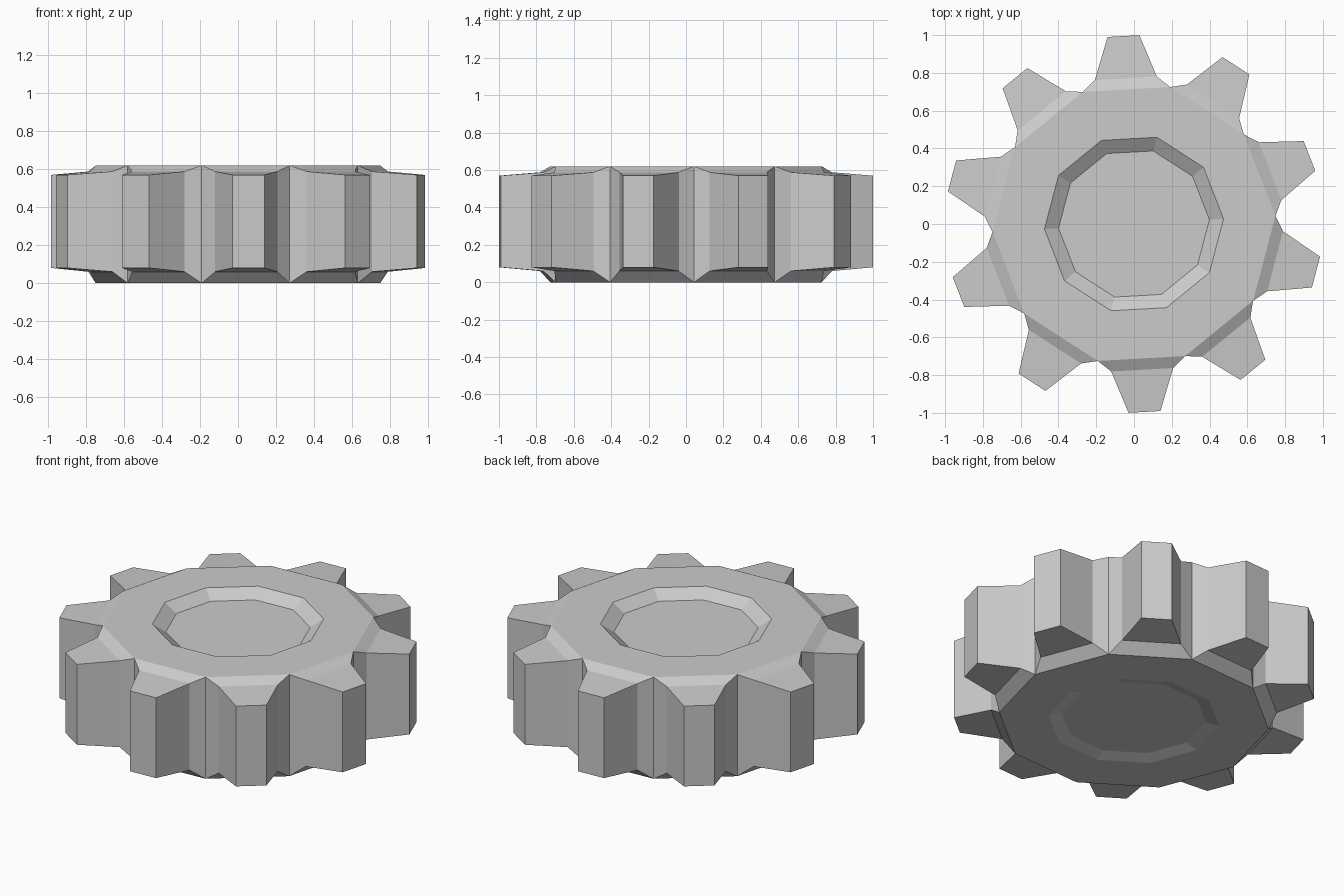
import bpy, bmesh
from math import cos, sin, radians

if "Cube" in bpy.data.objects:
    bpy.data.objects.remove(bpy.data.objects["Cube"])

TEETH = 10
START = 21.2          # angle of the first tooth centre
STEP = 360 / TEETH


def vert(bm, r, deg, z):
    a = radians(deg)
    return bm.verts.new((r * cos(a), r * sin(a), z))


bm = bmesh.new()

# Each cap: heights of tip, root, face and recess floor
caps = []
for tip_z, root_z, face_z, floor_z in ((0.08, 0.06, 0.0, 0.02), (0.57, 0.588, 0.62, 0.57)):
    rows = []
    for i in range(TEETH):
        c = START + i * STEP
        rows.append(dict(
            root_a=vert(bm, 0.79, c - 12, root_z), tip_a=vert(bm, 1.0, c - 4.85, tip_z),
            tip_b=vert(bm, 1.0, c + 4.85, tip_z), root_b=vert(bm, 0.79, c + 12, root_z),
            valley=vert(bm, 0.75, c + 18, face_z),
            rim=vert(bm, 0.475, c + 18, face_z), floor=vert(bm, 0.40, c + 18, floor_z)))
    for i, t in enumerate(rows):
        p = rows[i - 1]
        # tooth face, chamfer, flat ring and recess wall
        bm.faces.new((t['root_a'], t['tip_a'], t['tip_b'], t['root_b']))
        bm.faces.new((p['valley'], t['root_a'], t['root_b'], t['valley']))
        bm.faces.new((p['rim'], p['valley'], t['valley'], t['rim']))
        bm.faces.new((p['floor'], p['rim'], t['rim'], t['floor']))
    bm.faces.new([t['floor'] for t in rows])
    caps.append([t[k] for t in rows for k in ('root_a', 'tip_a', 'tip_b', 'root_b', 'valley')])

# Side walls around the tooth outline
low, high = caps
for i in range(len(low)):
    bm.faces.new((low[i - 1], low[i], high[i], high[i - 1]))

bmesh.ops.recalc_face_normals(bm, faces=bm.faces)
mesh = bpy.data.meshes.new("gear_wheel")
bm.to_mesh(mesh)
bm.free()
bpy.context.collection.objects.link(bpy.data.objects.new("gear_wheel", mesh))
